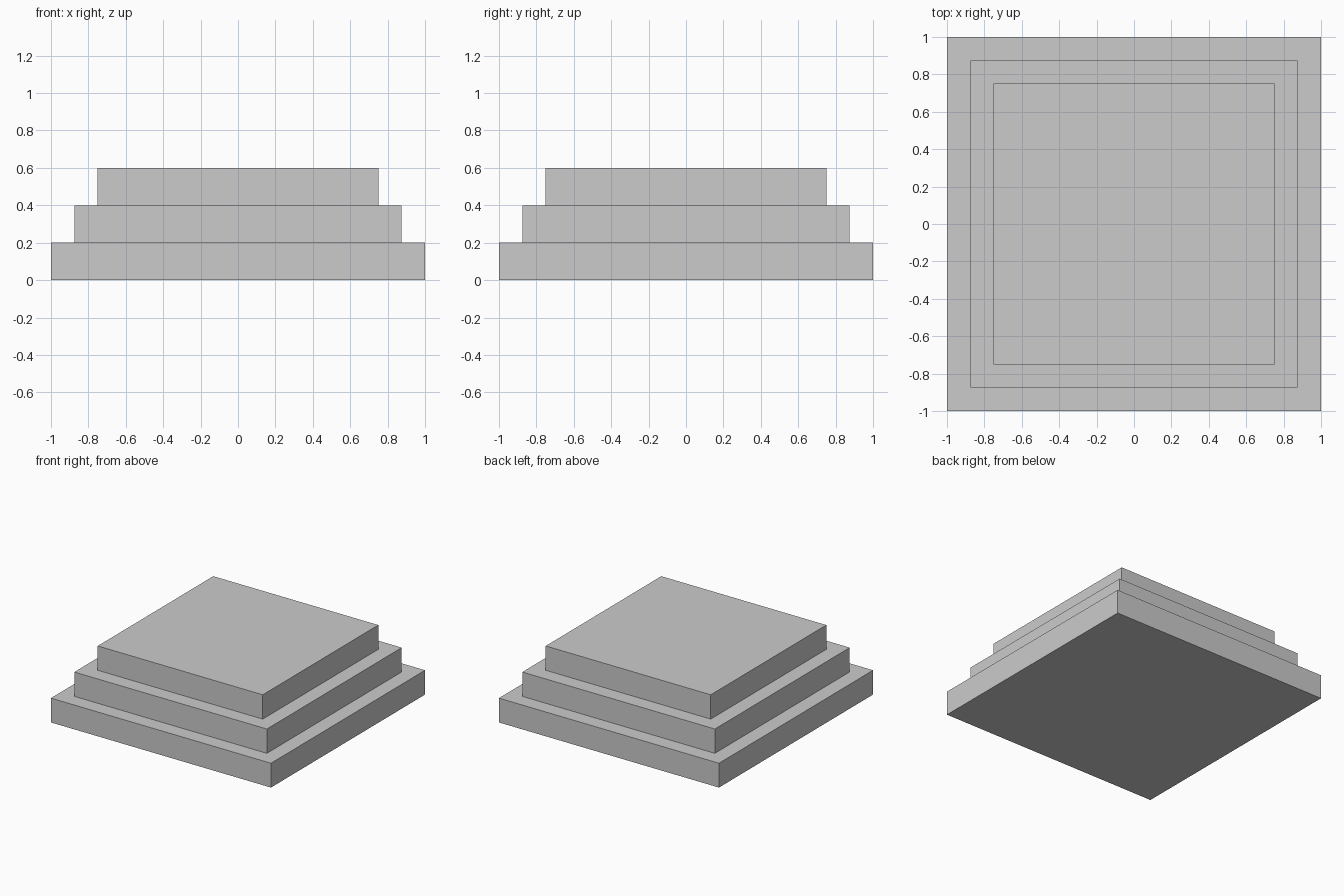
import bpy

if "Cube" in bpy.data.objects:
    bpy.data.objects.remove(bpy.data.objects["Cube"])

STEP_HEIGHT = 0.2


def add_tier(name, width, level):
    """Square slab resting on the tier below it."""
    z = (level + 0.5) * STEP_HEIGHT
    bpy.ops.mesh.primitive_cube_add(size=1, location=(0, 0, z))
    tier = bpy.context.object
    tier.name = name
    tier.scale = (width, width, STEP_HEIGHT)
    bpy.ops.object.transform_apply(location=False, rotation=False, scale=True)


# Three square steps, each narrower than the one below
tiers = [("bottom_step", 2.0), ("middle_step", 1.75), ("top_step", 1.5)]
for level, (name, width) in enumerate(tiers):
    add_tier(name, width, level)
